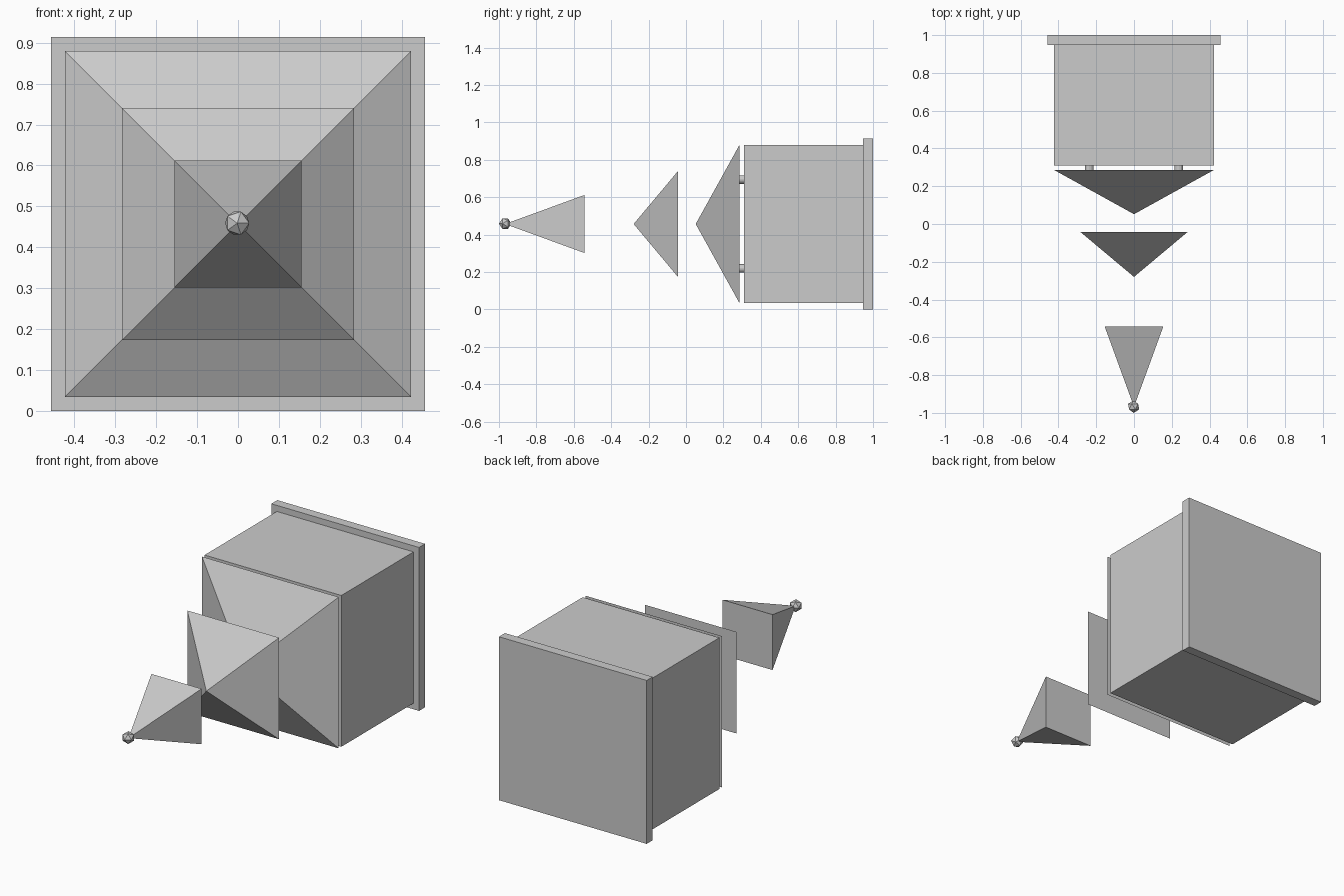
import bpy, bmesh
from math import pi
from mathutils import Matrix

if "Cube" in bpy.data.objects:
    bpy.data.objects.remove(bpy.data.objects["Cube"])

CZ = 0.457  # height of the central axis


def finish(name, bm):
    bmesh.ops.recalc_face_normals(bm, faces=bm.faces)
    mesh = bpy.data.meshes.new(name)
    bm.to_mesh(mesh)
    bm.free()
    ob = bpy.data.objects.new(name, mesh)
    bpy.context.collection.objects.link(ob)
    return ob


def box(name, half, y0, y1):
    bm = bmesh.new()
    m = Matrix.Translation((0, (y0 + y1) / 2, CZ)) @ Matrix.Diagonal((2 * half, y1 - y0, 2 * half, 1))
    bmesh.ops.create_cube(bm, size=1, matrix=m)
    return finish(name, bm)


def pyramid(name, half, base_y, apex_y):
    bm = bmesh.new()
    base = [bm.verts.new((sx * half, base_y, CZ + sz * half))
            for sx, sz in ((-1, -1), (1, -1), (1, 1), (-1, 1))]
    apex = bm.verts.new((0, apex_y, CZ))
    bm.faces.new(base)
    for i in range(4):
        bm.faces.new((base[i], base[(i + 1) % 4], apex))
    return finish(name, bm)


# Mounting plate and main body
box("back_plate", 0.457, 0.947, 1.0)
box("body", 0.423, 0.309, 0.947)

# Row of pyramids pointing forward
pyramid("large_pyramid", 0.423, 0.286, 0.052)
pyramid("middle_pyramid", 0.284, -0.042, -0.28)
pyramid("small_pyramid", 0.155, -0.543, -0.968)

# Four short pegs joining the large pyramid to the body
for i, (sx, sz) in enumerate(((-1, -1), (1, -1), (1, 1), (-1, 1))):
    bm = bmesh.new()
    m = Matrix.Translation((sx * 0.237, 0.298, CZ + sz * 0.237)) @ Matrix.Rotation(pi / 2, 4, 'X')
    bmesh.ops.create_cone(bm, cap_ends=True, segments=12, radius1=0.022,
                          radius2=0.022, depth=0.026, matrix=m)
    finish(f"peg_{i + 1}", bm)

# Faceted ball on the tip
bm = bmesh.new()
m = Matrix.Translation((-0.002, -0.967, CZ + 0.002)) @ Matrix.Rotation(pi / 2, 4, 'X')
bmesh.ops.create_icosphere(bm, subdivisions=1, radius=0.033, matrix=m)
finish("tip_ball", bm)
